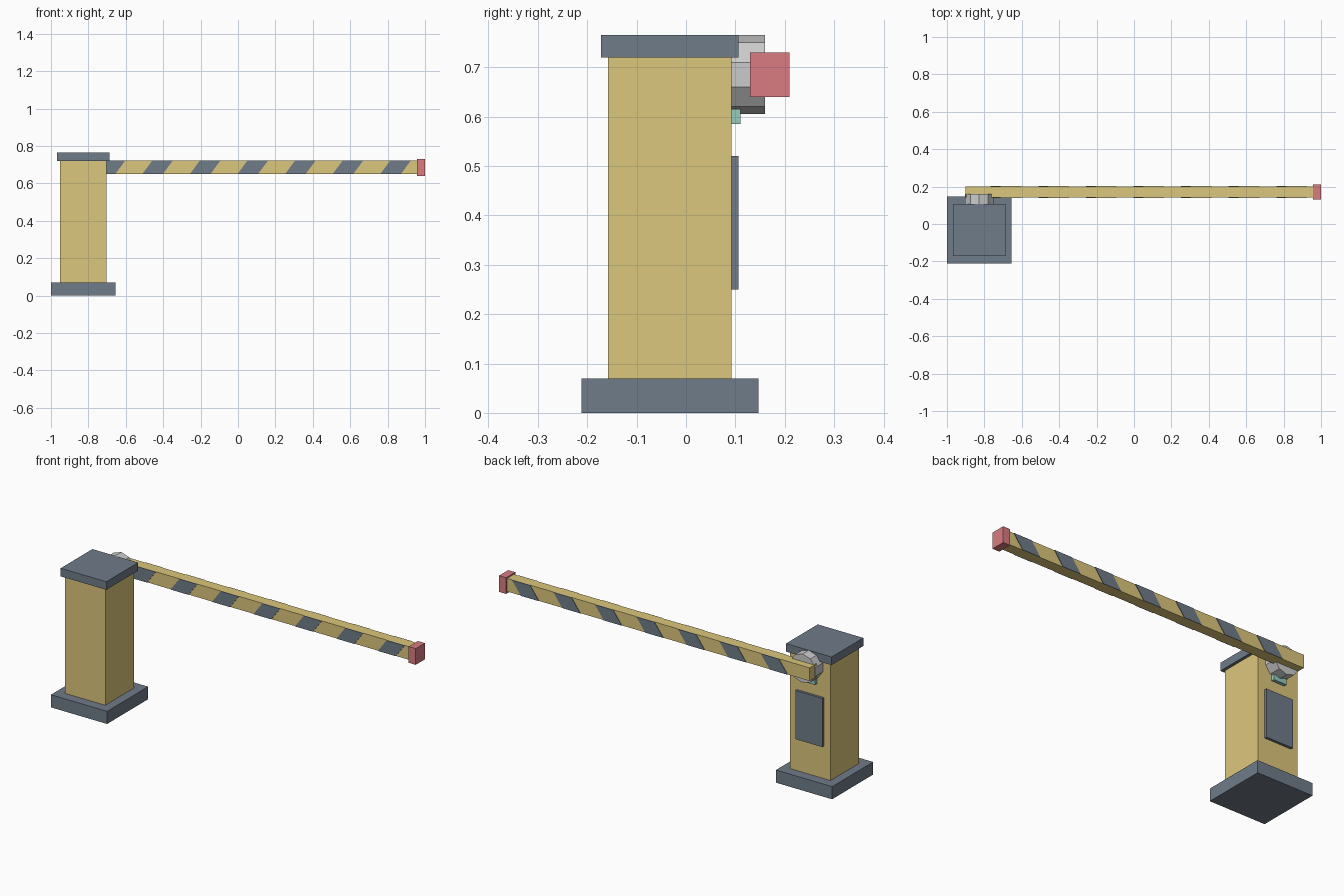
import bpy, bmesh, math
from mathutils import Matrix

if "Cube" in bpy.data.objects:
    bpy.data.objects.remove(bpy.data.objects["Cube"])


def material(name, rgb):
    m = bpy.data.materials.new(name)
    m.diffuse_color = (*rgb, 1)
    m.use_nodes = True
    m.node_tree.nodes["Principled BSDF"].inputs["Base Color"].default_value = m.diffuse_color
    return m


YELLOW = material("yellow", (0.72, 0.57, 0.2))
SLATE = material("slate", (0.16, 0.2, 0.25))
RED = material("red", (0.7, 0.2, 0.22))
TEAL = material("teal", (0.3, 0.6, 0.52))


def finish(name, bm, mat=None):
    bmesh.ops.recalc_face_normals(bm, faces=bm.faces)
    me = bpy.data.meshes.new(name)
    bm.to_mesh(me)
    bm.free()
    ob = bpy.data.objects.new(name, me)
    bpy.context.collection.objects.link(ob)
    if mat:
        me.materials.append(mat)
    return ob


def box(name, x, y, z, mat, shear=0.0):
    """Box from (min, max) ranges; shear slides the top along +x."""
    bm = bmesh.new()
    bmesh.ops.create_cube(bm, size=1)
    for v in bm.verts:
        top = v.co.z > 0
        v.co.x = x[v.co.x > 0] + (shear if top else 0)
        v.co.y = y[v.co.y > 0]
        v.co.z = z[top]
    return finish(name, bm, mat)


CX = -0.828          # cabinet centre line
AXIS_Z = 0.686       # boom pivot height

# Cabinet
box("base_plinth", (-1.0, -0.655), (-0.212, 0.147), (0, 0.07), SLATE)
box("cabinet_body", (CX - 0.124, CX + 0.124), (-0.158, 0.092), (0.07, 0.72), YELLOW)
box("cabinet_cap", (CX - 0.14, CX + 0.14), (-0.172, 0.106), (0.72, 0.765), SLATE)
box("access_panel", (CX - 0.083, CX + 0.083), (0.09, 0.106), (0.25, 0.52), SLATE)
box("indicator_light", (CX - 0.04, CX + 0.04), (0.09, 0.11), (0.585, 0.615), TEAL)

# Ten-sided pivot hub with corners at top and bottom
bm = bmesh.new()
bmesh.ops.create_cone(bm, cap_ends=True, segments=10, radius1=0.08, radius2=0.08, depth=0.07)
top_corner = max(bm.verts, key=lambda v: v.co.y)
turn = math.pi / 2 - math.atan2(top_corner.co.y, top_corner.co.x)
bmesh.ops.transform(bm, verts=bm.verts, matrix=Matrix.Translation((CX, 0.125, AXIS_Z - 0.001))
                    @ Matrix.Rotation(math.pi / 2, 4, 'X') @ Matrix.Rotation(turn, 4, 'Z'))
finish("pivot_hub", bm)

# Boom arm with end cap
ARM_Z = (AXIS_Z - 0.036, AXIS_Z + 0.037)
box("boom_arm", (-0.9, 0.96), (0.142, 0.201), ARM_Z, YELLOW)
box("boom_tip", (0.957, 1.0), (0.13, 0.21), (0.64, 0.73), RED)

# Slanted warning stripes on both faces of the arm
for i in range(7):
    x0 = -0.766 + i * 0.2545
    for side, y in (("front", (0.139, 0.143)), ("back", (0.2, 0.204))):
        box(f"stripe_{side}_{i + 1}", (x0, x0 + 0.11), y, ARM_Z, SLATE, shear=0.054)
